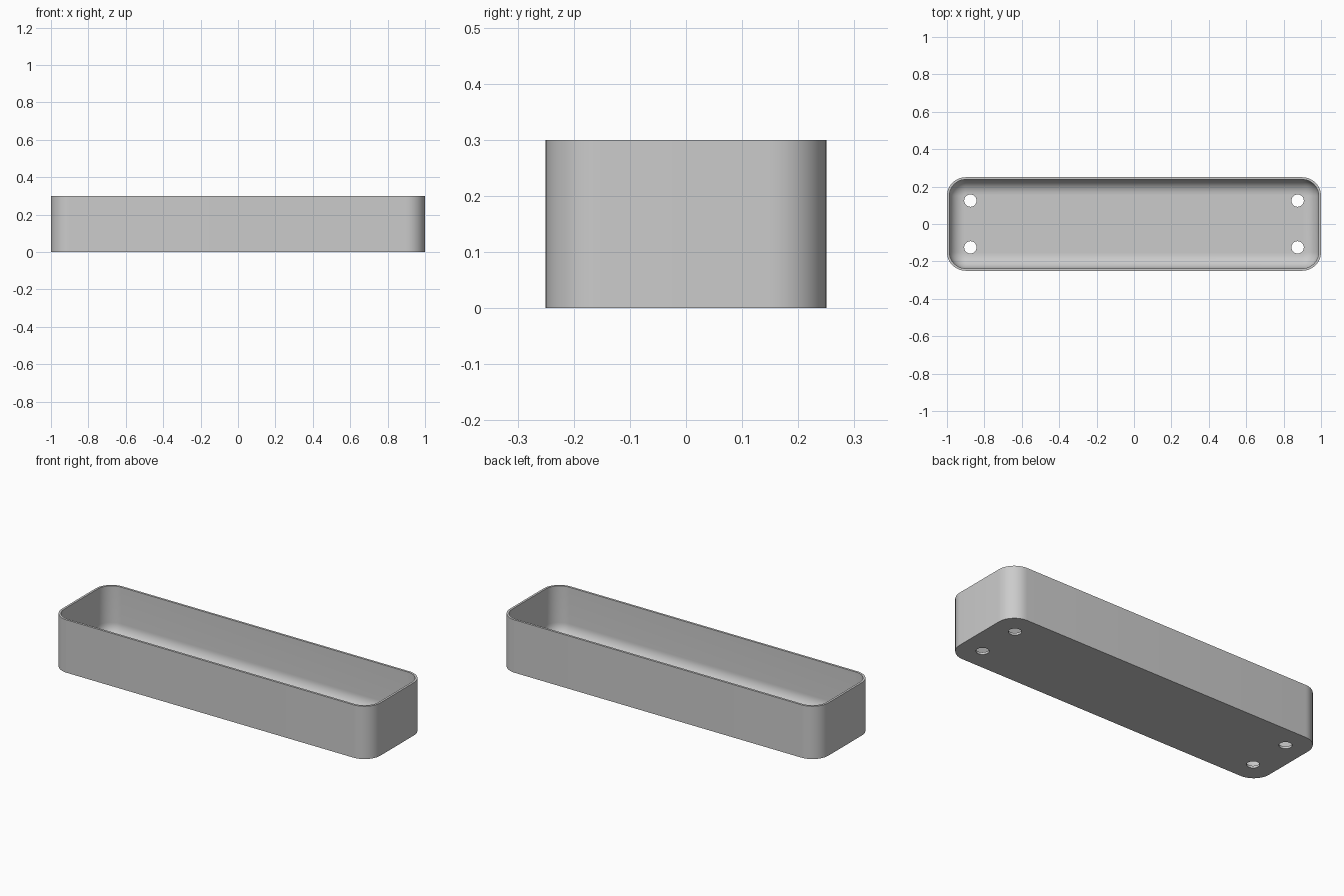
import bpy, bmesh, math
from mathutils import Vector

cube = bpy.data.objects.get("Cube")
if cube:
    bpy.data.objects.remove(cube, do_unlink=True)

LENGTH, WIDTH, HEIGHT = 2.0, 0.5, 0.3
CORNER, WALL, FILLET = 0.1, 0.0125, 0.08
HOLE_X, HOLE_Y, HOLE_R = 0.875, 0.125, 0.033
ARC = 12

grey = bpy.data.materials.new("Grey")
grey.use_nodes = True
grey.diffuse_color = (0.6, 0.6, 0.6, 1)
grey.node_tree.nodes["Principled BSDF"].inputs["Base Color"].default_value = (0.6, 0.6, 0.6, 1)


def ring(bm, inset, z):
    """Rounded rectangle outline, inset from the outer wall."""
    r = CORNER - inset
    verts = []
    for q, (sx, sy) in enumerate([(1, 1), (-1, 1), (-1, -1), (1, -1)]):
        cx, cy = sx * (LENGTH / 2 - CORNER), sy * (WIDTH / 2 - CORNER)
        for i in range(ARC + 1):
            a = (q + i / ARC) * math.pi / 2
            verts.append(bm.verts.new((cx + r * math.cos(a), cy + r * math.sin(a), z)))
    return verts


# Tray shell: outer wall, rim, inner wall, rounded inner floor edge
bm = bmesh.new()
sections = [(0, 0), (0, HEIGHT), (WALL, HEIGHT)]
for i in range(ARC + 1):
    a = i / ARC * math.pi / 2
    sections.append((WALL + FILLET * (1 - math.cos(a)), WALL + FILLET * (1 - math.sin(a))))
rings = [ring(bm, inset, z) for inset, z in sections]
for low, high in zip(rings, rings[1:]):
    for i in range(len(low)):
        j = (i + 1) % len(low)
        bm.faces.new((low[i], low[j], high[j], high[i]))
bm.faces.new(rings[0][::-1])
bm.faces.new(rings[-1])
bmesh.ops.recalc_face_normals(bm, faces=bm.faces)
mesh = bpy.data.meshes.new("tray")
bm.to_mesh(mesh)
bm.free()
mesh.materials.append(grey)
tray = bpy.data.objects.new("tray", mesh)
bpy.context.collection.objects.link(tray)

# Four drain holes through the floor
bm = bmesh.new()
for sx in (-1, 1):
    for sy in (-1, 1):
        made = bmesh.ops.create_cone(bm, cap_ends=True, segments=32, radius1=HOLE_R,
                                     radius2=HOLE_R, depth=0.1)
        bmesh.ops.translate(bm, verts=made["verts"], vec=Vector((sx * HOLE_X, sy * HOLE_Y, 0)))
mesh = bpy.data.meshes.new("hole_cutter")
bm.to_mesh(mesh)
bm.free()
mesh.materials.append(grey)
cutter = bpy.data.objects.new("hole_cutter", mesh)
bpy.context.collection.objects.link(cutter)
cutter.hide_render = True
cutter.hide_viewport = True

cut = tray.modifiers.new("drain_holes", "BOOLEAN")
cut.operation = "DIFFERENCE"
cut.solver = "EXACT"
cut.object = cutter

# Apply the cut, then smooth the curved walls
bpy.context.view_layer.objects.active = tray
tray.select_set(True)
bpy.ops.object.modifier_apply(modifier=cut.name)
bpy.data.objects.remove(cutter, do_unlink=True)
bpy.ops.object.shade_smooth_by_angle(angle=math.radians(35))
